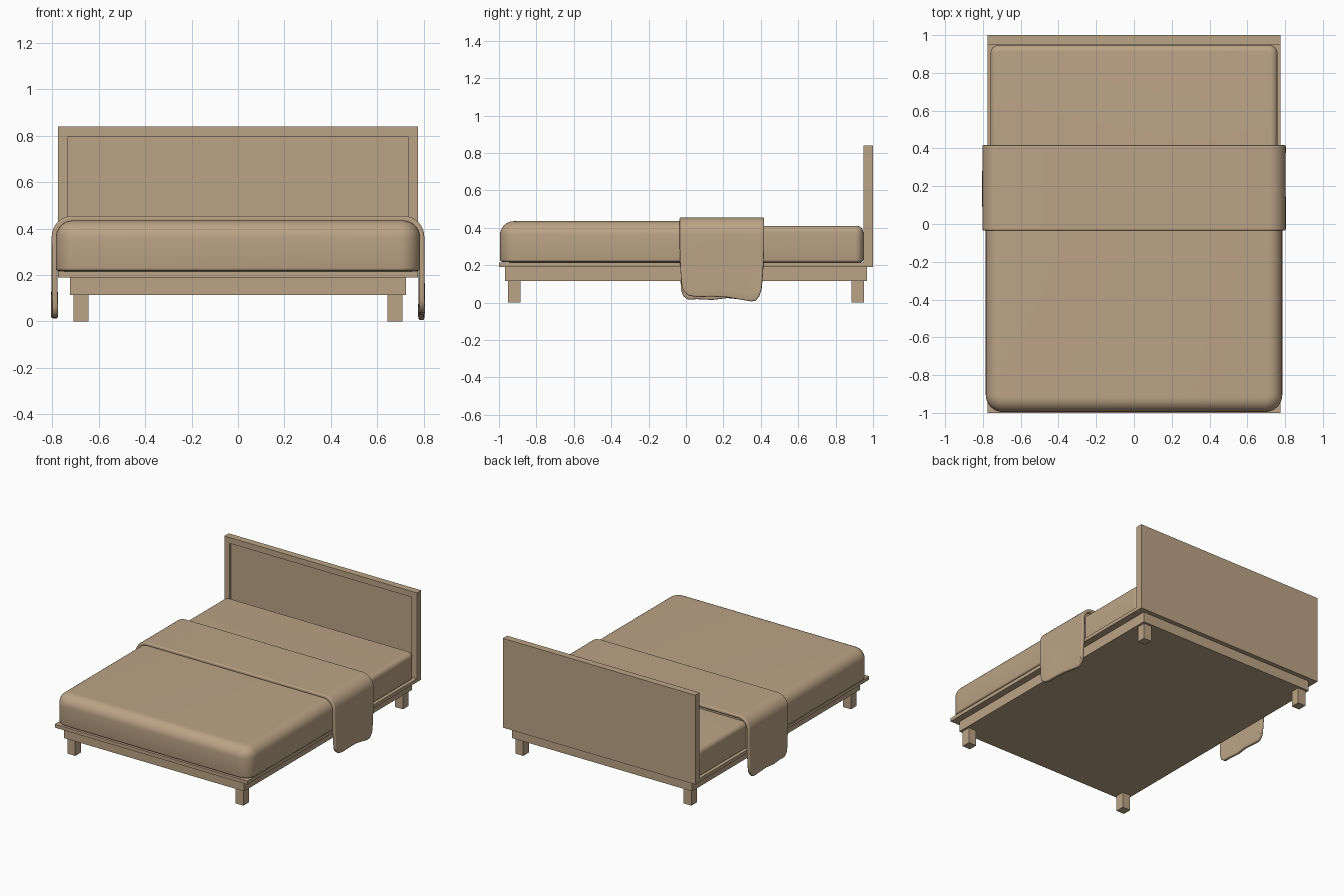
import bpy, bmesh, math

if "Cube" in bpy.data.objects:
    bpy.data.objects.remove(bpy.data.objects["Cube"])

tan = bpy.data.materials.new("tan")
tan.diffuse_color = (0.50, 0.37, 0.24, 1)
tan.use_nodes = True
tan.node_tree.nodes["Principled BSDF"].inputs["Base Color"].default_value = tan.diffuse_color


def finish(name, bm, smooth=False):
    me = bpy.data.meshes.new(name)
    bm.to_mesh(me)
    bm.free()
    ob = bpy.data.objects.new(name, me)
    bpy.context.collection.objects.link(ob)
    me.materials.append(tan)
    if smooth:
        bpy.ops.object.select_all(action='DESELECT')
        ob.select_set(True)
        bpy.context.view_layer.objects.active = ob
        bpy.ops.object.shade_smooth_by_angle(angle=math.radians(40))
    return ob


def box_bm(x0, x1, y0, y1, z0, z1):
    bm = bmesh.new()
    bmesh.ops.create_cube(bm, size=1)
    for v in bm.verts:
        v.co = (x1 if v.co.x > 0 else x0, y1 if v.co.y > 0 else y0, z1 if v.co.z > 0 else z0)
    return bm


def box(name, *dims):
    return finish(name, box_bm(*dims))


def cushion(name, dims, corner, top, bottom, round_back):
    """Box with rounded upright corners, then rounded top and bottom rims."""
    bm = box_bm(*dims)
    y1, z0, z1 = dims[3:]

    def bevel(test, r, seg):
        edges = []
        for e in bm.edges:
            a, b = e.verts[0].co, e.verts[1].co
            on_back = a.y > y1 - 1e-5 and b.y > y1 - 1e-5
            if test(a, b) and (round_back or not on_back):
                edges.append(e)
        bmesh.ops.bevel(bm, geom=edges, offset=r, offset_type='OFFSET',
                        segments=seg, profile=0.5, affect='EDGES')

    bevel(lambda a, b: abs(a.z - b.z) > 0.1, corner, 8)
    bevel(lambda a, b: min(a.z, b.z) > z1 - 1e-5, top, 8)
    bevel(lambda a, b: max(a.z, b.z) < z0 + 1e-5, bottom, 3)
    return finish(name, bm, True)


# Frame: platform, recessed base and four legs
box("platform", -0.775, 0.775, -1.0, 0.955, 0.19, 0.215)
box("base", -0.725, 0.725, -0.967, 0.967, 0.115, 0.19)
for sx, side in ((-1, "left"), (1, "right")):
    for sy, end in ((-1, "front"), (1, "back")):
        x, y = sx * 0.677, sy * 0.918
        box(f"{end}_{side}_leg", x - 0.032, x + 0.032, y - 0.033, y + 0.033, 0, 0.115)

# Headboard with recessed front panel
bm = box_bm(-0.775, 0.775, 0.95, 1.0, 0.19, 0.84)
bm.normal_update()
front = [f for f in bm.faces if f.normal.y < -0.9]
bmesh.ops.inset_region(bm, faces=front, thickness=0.06)
bmesh.ops.inset_region(bm, faces=front, thickness=0.0001, depth=-0.015)
finish("headboard", bm)

# Bedding
cushion("mattress", (-0.76, 0.76, -0.96, 0.948, 0.215, 0.41), 0.045, 0.035, 0.015, True)
cushion("duvet", (-0.785, 0.785, -0.995, 0.395, 0.218, 0.435), 0.09, 0.075, 0.012, False)

# Throw: hem outlines (y, z) for each hanging end
hems = {
    1: [(-0.022, 0.085), (-0.012, 0.06), (0.015, 0.037), (0.06, 0.03), (0.14, 0.032),
        (0.22, 0.028), (0.29, 0.016), (0.35, 0.006), (0.372, 0.010), (0.392, 0.035), (0.403, 0.07)],
    -1: [(-0.026, 0.065), (-0.015, 0.035), (0.01, 0.016), (0.06, 0.018), (0.14, 0.014),
         (0.22, 0.024), (0.29, 0.017), (0.35, 0.012), (0.372, 0.016), (0.392, 0.04), (0.403, 0.075)],
}
Y0, Y1, R, XO, ZT = -0.034, 0.417, 0.09, 0.803, 0.455
bm = bmesh.new()
cols = []
n = len(hems[1])
for i in range(n):
    col = []
    for s in (-1, 1):
        ym, zm = hems[s][i]
        ys = Y0 + (Y1 - Y0) * (hems[1][i][0] - hems[1][0][0]) / (hems[1][-1][0] - hems[1][0][0])
        half = [(0.35, ZT, ys)]
        for k in range(9):
            a = math.pi / 2 * k / 8
            half.append((XO - R + R * math.sin(a), ZT - R + R * math.cos(a), ys))
        for k in range(1, 9):
            t = k / 8
            z = ZT - R + (zm - ZT + R) * t
            x = XO + 0.003 * t * math.sin(ys * 14 + s)
            half.append((x, z, ys + (ym - ys) * t ** 2.5))
        pts = [bm.verts.new((s * x, y, z)) for x, z, y in half]
        col += pts[::-1] if s < 0 else pts
    cols.append(col)
for a, b in zip(cols, cols[1:]):
    for j in range(len(a) - 1):
        bm.faces.new((a[j], a[j + 1], b[j + 1], b[j]))
throw = finish("throw_blanket", bm, True)
sol = throw.modifiers.new("thickness", 'SOLIDIFY')
sol.thickness = 0.024
sol.offset = -1
bev = throw.modifiers.new("soft_edge", 'BEVEL')
bev.width = 0.007
bev.segments = 3
bev.limit_method = 'ANGLE'
bev.angle_limit = math.radians(50)
